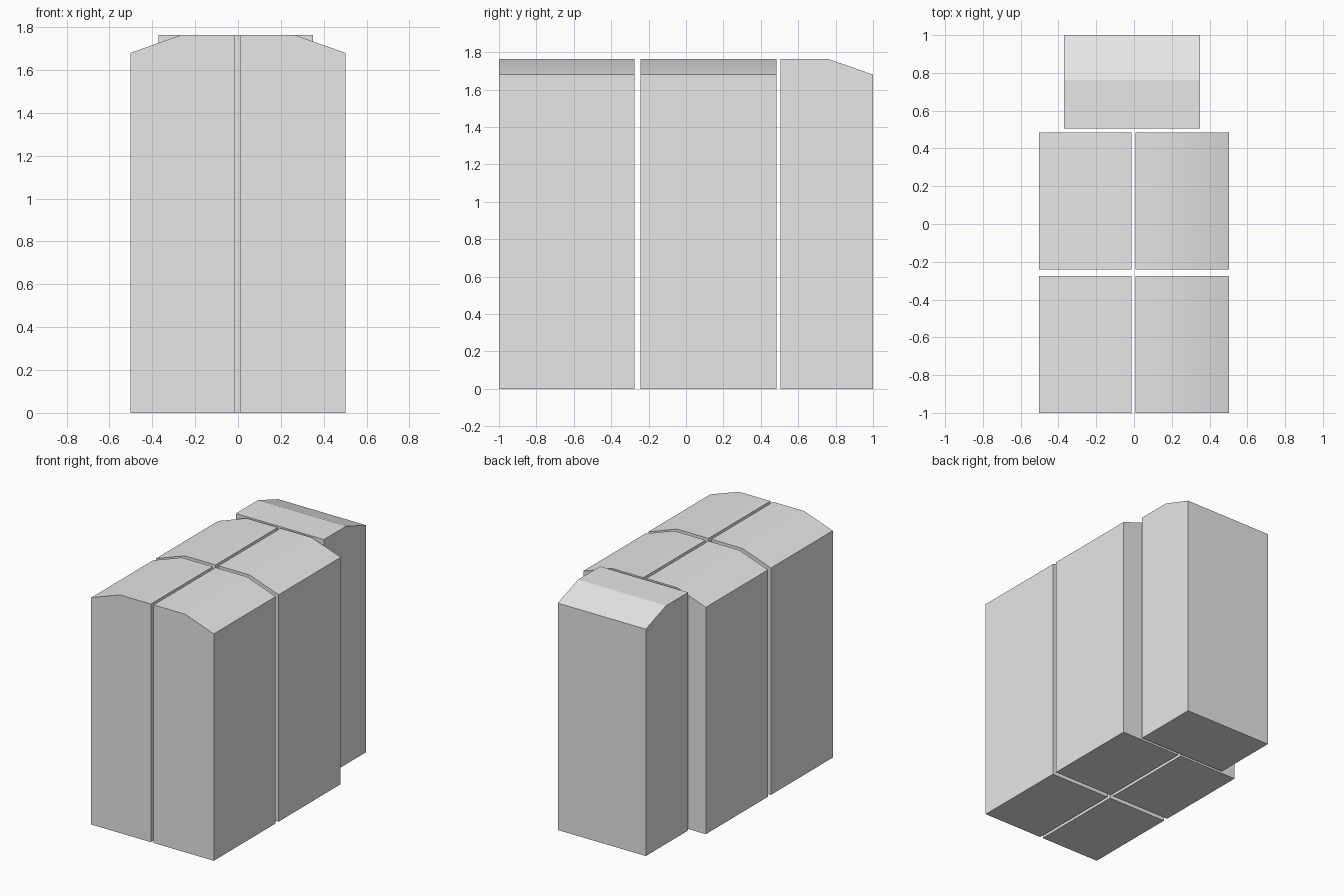
import bpy
import bmesh
import math
from mathutils import Vector

cube = bpy.data.objects.get("Cube")
if cube:
    bpy.data.objects.remove(cube, do_unlink=True)

# One plain grey for every block
grey = bpy.data.materials.new("light_grey")
grey.use_nodes = True
colour = (0.8, 0.8, 0.8, 1)
grey.diffuse_color = colour
grey.node_tree.nodes["Principled BSDF"].inputs["Base Color"].default_value = colour

HEIGHT, EAVE = 1.763, 1.68


def block(name, profile, sweep, smooth):
    """Extrude a closed profile of 3D points along the sweep vector."""
    bm = bmesh.new()
    face = bm.faces.new([bm.verts.new(p) for p in profile])
    side = bmesh.ops.extrude_face_region(bm, geom=[face])
    moved = [g for g in side["geom"] if isinstance(g, bmesh.types.BMVert)]
    bmesh.ops.translate(bm, verts=moved, vec=Vector(sweep))
    bmesh.ops.recalc_face_normals(bm, faces=bm.faces[:])
    mesh = bpy.data.meshes.new(name)
    bm.to_mesh(mesh)
    bm.free()
    mesh.materials.append(grey)
    obj = bpy.data.objects.new(name, mesh)
    bpy.context.collection.objects.link(obj)
    if smooth:
        bpy.ops.object.select_all(action='DESELECT')
        obj.select_set(True)
        bpy.context.view_layer.objects.active = obj
        bpy.ops.object.shade_smooth_by_angle(angle=math.radians(30))
    return obj


def chamfered(inner, shoulder, outer):
    """Upright outline whose top slopes down from shoulder to outer."""
    return [(inner, 0), (outer, 0), (outer, EAVE), (shoulder, HEIGHT), (inner, HEIGHT)]


# Four blocks in two rows, each sloping down to its outer side
for row, y0, y1 in (("front", -1, -0.276), ("middle", -0.242, 0.485)):
    for side, inner, shoulder, outer in (("right", -0.014, -0.268, -0.502),
                                         ("left", 0.009, 0.266, 0.502)):
        outline = [(x, y0, z) for x, z in chamfered(inner, shoulder, outer)]
        block(f"{row}_{side}_block", outline, (0, y1 - y0, 0), True)

# Single narrower block behind, sloping down to the back
outline = [(-0.371, y, z) for y, z in chamfered(0.505, 0.763, 1)]
block("rear_block", outline, (0.721, 0, 0), False)
